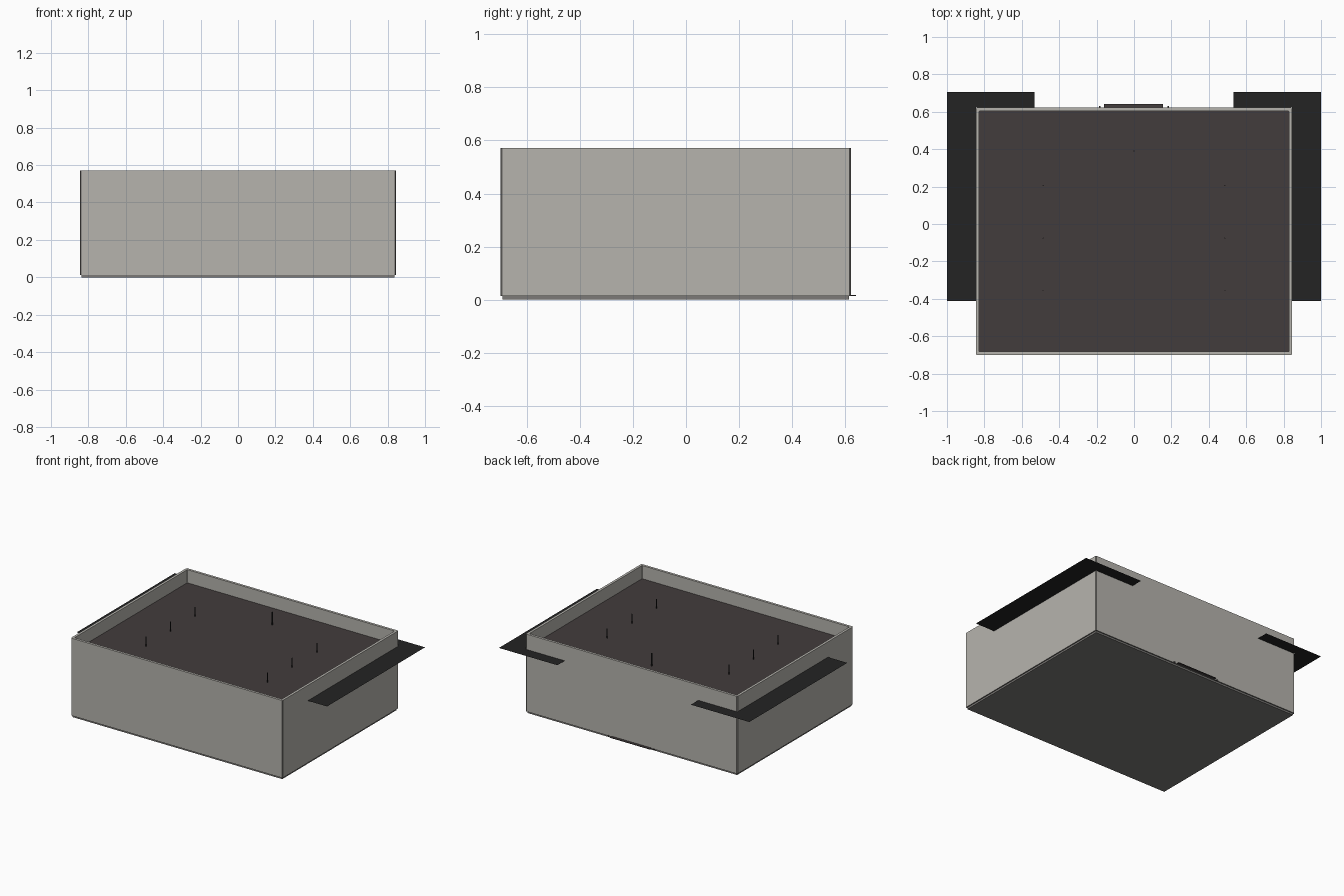
import bpy, bmesh

if "Cube" in bpy.data.objects:
    bpy.data.objects.remove(bpy.data.objects["Cube"])


def material(name, hex_code):
    lin = []
    for i in (0, 2, 4):
        c = int(hex_code[i:i + 2], 16) / 255
        lin.append(c / 12.92 if c <= 0.04045 else ((c + 0.055) / 1.055) ** 2.4)
    m = bpy.data.materials.new(name)
    m.diffuse_color = (*lin, 1)
    m.use_nodes = True
    m.node_tree.nodes["Principled BSDF"].inputs["Base Color"].default_value = m.diffuse_color
    return m


WALL = material("warm light grey", "b6b4ae")
TRIM = material("mid grey", "7c7a77")
FLOOR = material("dark brown grey", "423c3c")
BLACK = material("near black", "232323")


def finish(bm, name, *mats):
    mesh = bpy.data.meshes.new(name)
    bm.to_mesh(mesh)
    bm.free()
    for m in mats:
        mesh.materials.append(m)
    ob = bpy.data.objects.new(name, mesh)
    bpy.context.collection.objects.link(ob)
    return ob


def box(name, x0, x1, y0, y1, z0, z1, mat):
    bm = bmesh.new()
    bmesh.ops.create_cube(bm, size=1)
    for v in bm.verts:
        v.co.x = x0 if v.co.x < 0 else x1
        v.co.y = y0 if v.co.y < 0 else y1
        v.co.z = z0 if v.co.z < 0 else z1
    return finish(bm, name, mat)


X, Y0, Y1 = 0.846, -0.70, 0.622      # outer footprint
BOTTOM, TOP, DECK = 0.013, 0.572, 0.477


def loop(bm, inset, z, chamfer):
    """Rectangle with cut corners, as a closed ring of eight vertices."""
    x, y0, y1, c = X - inset, Y0 + inset, Y1 - inset, chamfer
    pts = [(-x + c, y0), (x - c, y0), (x, y0 + c), (x, y1 - c),
           (x - c, y1), (-x + c, y1), (-x, y1 - c), (-x, y0 + c)]
    return [bm.verts.new((*p, z)) for p in pts]


# Wall shell: outside, rim and inner lip, with darker cut corners
bm = bmesh.new()
rings = [loop(bm, 0.008, BOTTOM, 0.004), loop(bm, 0, BOTTOM, 0.006),
         loop(bm, 0, TOP, 0.006), loop(bm, 0.018, TOP, 0.002),
         loop(bm, 0.018, DECK, 0.002)]
for k, (a, b) in enumerate(zip(rings, rings[1:])):
    for i in range(8):
        j = (i + 1) % 8
        f = bm.faces.new((a[i], a[j], b[j], b[i]))
        if k == 0 or (k == 1 and i % 2):
            f.material_index = 1
finish(bm, "walls", WALL, TRIM)

# Recessed deck inside the rim
bm = bmesh.new()
bm.faces.new(loop(bm, 0.018, DECK, 0.002))
finish(bm, "deck", FLOOR)

# Base plate, slightly inset below the walls
box("base_plate", -X + 0.008, X - 0.008, Y0 + 0.008, Y1 - 0.008, 0, BOTTOM, TRIM)

# Flat corner flaps wrapping the back corners
for side, label in ((-1, "left"), (1, "right")):
    bm = bmesh.new()
    outline = [(X, -0.412), (1.0, -0.412), (1.0, 0.706),
               (0.533, 0.706), (0.533, Y1), (X, Y1)]
    if side < 0:
        outline.reverse()
    bm.faces.new([bm.verts.new((side * x, y, 0.461)) for x, y in outline])
    finish(bm, label + "_flap", BLACK)


# Thin pins standing on the deck
def pin(name, x, y, top, r):
    bm = bmesh.new()
    bmesh.ops.create_cone(bm, cap_ends=True, segments=6, radius1=r, radius2=r,
                          depth=top - DECK)
    bmesh.ops.translate(bm, verts=bm.verts, vec=(x, y, (top + DECK) / 2))
    finish(bm, name, BLACK)


pin("centre_pin", 0, 0.39, 0.57, 0.004)
for side, label in ((-1, "left"), (1, "right")):
    for n in range(3):
        pin(f"{label}_pin_{n + 1}", side * 0.486, 0.205 - 0.281 * n, 0.546, 0.003)

# Small tab and end studs at the foot of the back wall
box("back_tab", -0.16, 0.156, Y1 - 0.01, 0.642, 0.013, 0.017, FLOOR)
for side, label in ((-1, "left"), (1, "right")):
    x = side * 0.182
    box(label + "_tab_stud", x - 0.004, x + 0.004, Y1 - 0.01, 0.632,
        0.013, 0.017, FLOOR)
